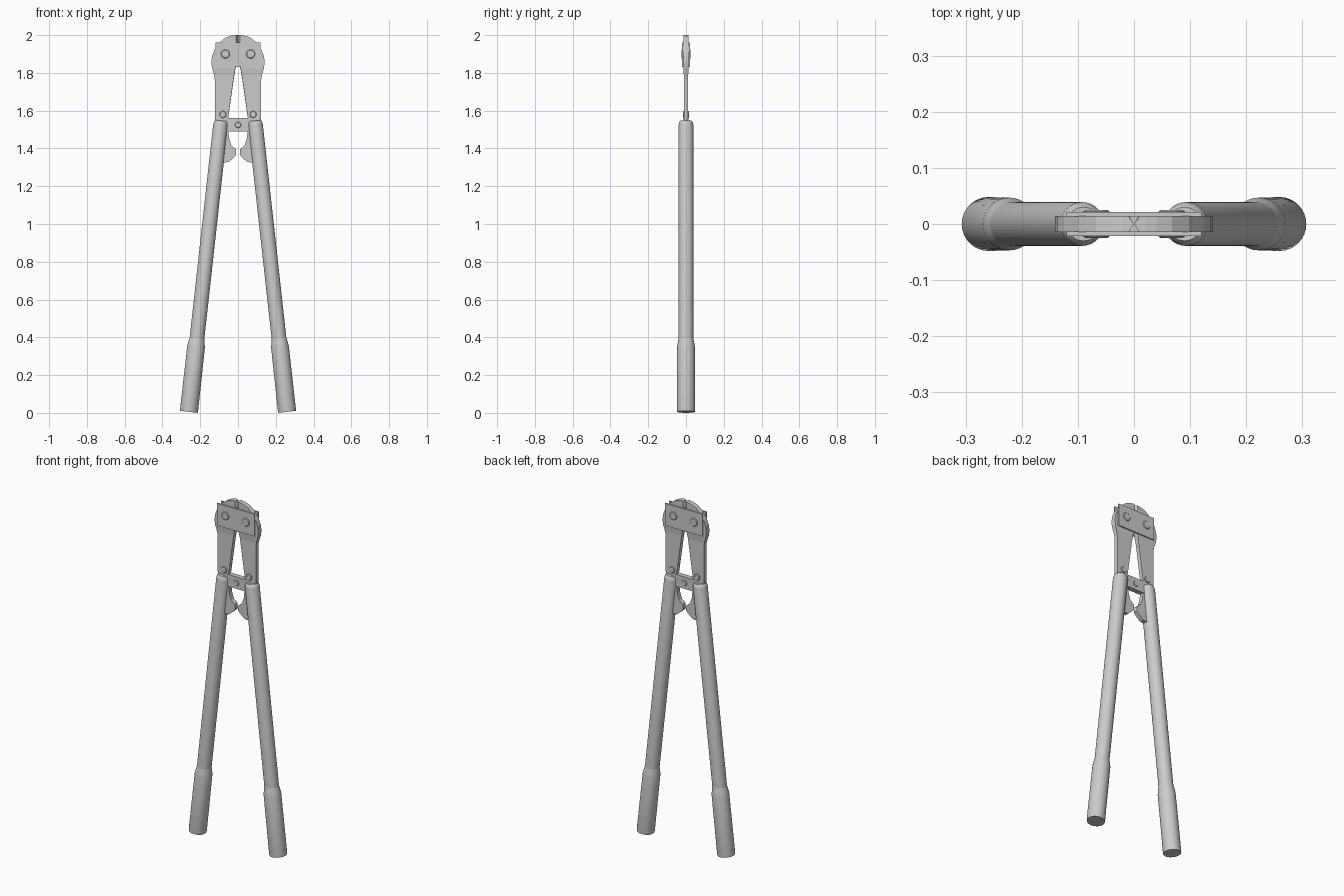
import bpy, bmesh, math
from mathutils import Vector

if "Cube" in bpy.data.objects:
    bpy.data.objects.remove(bpy.data.objects["Cube"])

steel = bpy.data.materials.new("grey_steel")
steel.diffuse_color = (0.6, 0.6, 0.6, 1)
steel.use_nodes = True
steel.node_tree.nodes["Principled BSDF"].inputs["Base Color"].default_value = steel.diffuse_color


def finish(name, bm, smooth=False):
    bmesh.ops.recalc_face_normals(bm, faces=bm.faces)
    me = bpy.data.meshes.new(name)
    bm.to_mesh(me)
    bm.free()
    me.materials.append(steel)
    ob = bpy.data.objects.new(name, me)
    bpy.context.collection.objects.link(ob)
    if smooth:
        bpy.ops.object.select_all(action='DESELECT')
        ob.select_set(True)
        bpy.context.view_layer.objects.active = ob
        bpy.ops.object.shade_smooth_by_angle(angle=math.radians(35))
    return ob


def loft(name, rings, smooth=False):
    bm = bmesh.new()
    rows = [[bm.verts.new(p) for p in r] for r in rings]
    n = len(rows[0])
    for a, b in zip(rows, rows[1:]):
        for i in range(n):
            j = (i + 1) % n
            bm.faces.new((a[i], a[j], b[j], b[i]))
    bm.faces.new(rows[0])
    bm.faces.new(rows[-1])
    return finish(name, bm, smooth)


def slab(name, outline, half):
    return loft(name, [[(x, y, z) for x, z in outline] for y in (-half, half)])


def lathe(name, base, top, profile, n=32):
    # profile: (distance along the axis, radius)
    base, axis = Vector(base), (Vector(top) - Vector(base)).normalized()
    u = Vector((0, 1, 0)) if abs(axis.y) < 0.9 else Vector((1, 0, 0))
    v = axis.cross(u)
    ang = [2 * math.pi * i / n for i in range(n)]
    return loft(name, [[base + axis * d + (u * math.cos(a) + v * math.sin(a)) * r
                        for a in ang] for d, r in profile], True)


def bolt(name, x, z, r, half):
    lathe(name, (x, -half, z), (x, half, z),
          [(0, r * 0.85), (0.003, r), (2 * half - 0.003, r), (2 * half, r * 0.85)], 24)


# jaw rows: height, inner x, outer x, half thickness, bevel width
jaw_rows = [(2.0, 0, 0.02, 0.0145, 0.01), (1.996, 0, 0.04, 0.0145, 0.01),
            (1.985, 0, 0.068, 0.0145, 0.01), (1.96, 0, 0.098, 0.0145, 0.01),
            (1.92, 0, 0.125, 0.0145, 0.01), (1.89, 0, 0.137, 0.0145, 0.01),
            (1.86, 0, 0.141, 0.0145, 0.01), (1.845, 0.003, 0.14, 0.0145, 0.006),
            (1.825, 0.013, 0.137, 0.0145, 0.001), (1.79, 0.019, 0.127, 0.0115, 0.001),
            (1.765, 0.023, 0.123, 0.0115, 0.001), (1.56, 0.052, 0.123, 0.0115, 0.001),
            (1.50, 0.06, 0.115, 0.0115, 0.001)]

for side, s in (("left", -1), ("right", 1)):
    # cutting jaw with a bevelled inner edge
    loft(side + "_jaw", [[(s * xo, -t, z), (s * (xi + b), -t, z), (s * xi, 0, z),
                          (s * (xi + b), t, z), (s * xo, t, z)]
                         for z, xi, xo, t, b in jaw_rows])

    # tubular handle and thicker grip sharing one slanted axis
    low, high = Vector((s * 0.26, 0, 0.0055)), Vector((s * 0.09, 0, 1.547))
    length = (high - low).length
    lathe(side + "_handle", low, high,
          [(0.3, 0.039), (length - 0.022, 0.039), (length - 0.008, 0.036),
           (length, 0.030)])
    lathe(side + "_grip", low, high,
          [(0, 0.047), (0.006, 0.048), (0.345, 0.047), (0.365, 0.044), (0.39, 0.039)])

    # hooked stop below the pivot link
    slab(side + "_stop", [(s * x, z) for x, z in (
        (0.10, 1.53), (0.053, 1.50), (0.046, 1.45), (0.035, 1.415), (0.012, 1.397),
        (0.009, 1.365), (0.03, 1.345), (0.05, 1.328), (0.08, 1.325), (0.11, 1.36))],
        0.0125)

    # pivot bolts
    bolt(side + "_jaw_bolt", s * 0.067, 1.9, 0.0235, 0.025)
    bolt(side + "_tang_bolt", s * 0.08, 1.58, 0.018, 0.0165)

# plates that tie the two jaws together, front and back
for name, y0, y1 in (("front_jaw_plate", -0.021, -0.0135), ("back_jaw_plate", 0.0135, 0.021)):
    loft(name, [[(x, y, z) for x, z in ((-0.12, 1.83), (0.12, 1.83), (0.12, 1.96), (-0.12, 1.96))]
                for y in (y0, y1)])

# centre link between the handles and its bolt
slab("centre_link", [(-0.09, 1.49), (0.09, 1.49), (0.09, 1.56), (-0.09, 1.56)], 0.014)
bolt("link_bolt", 0, 1.525, 0.016, 0.018)
